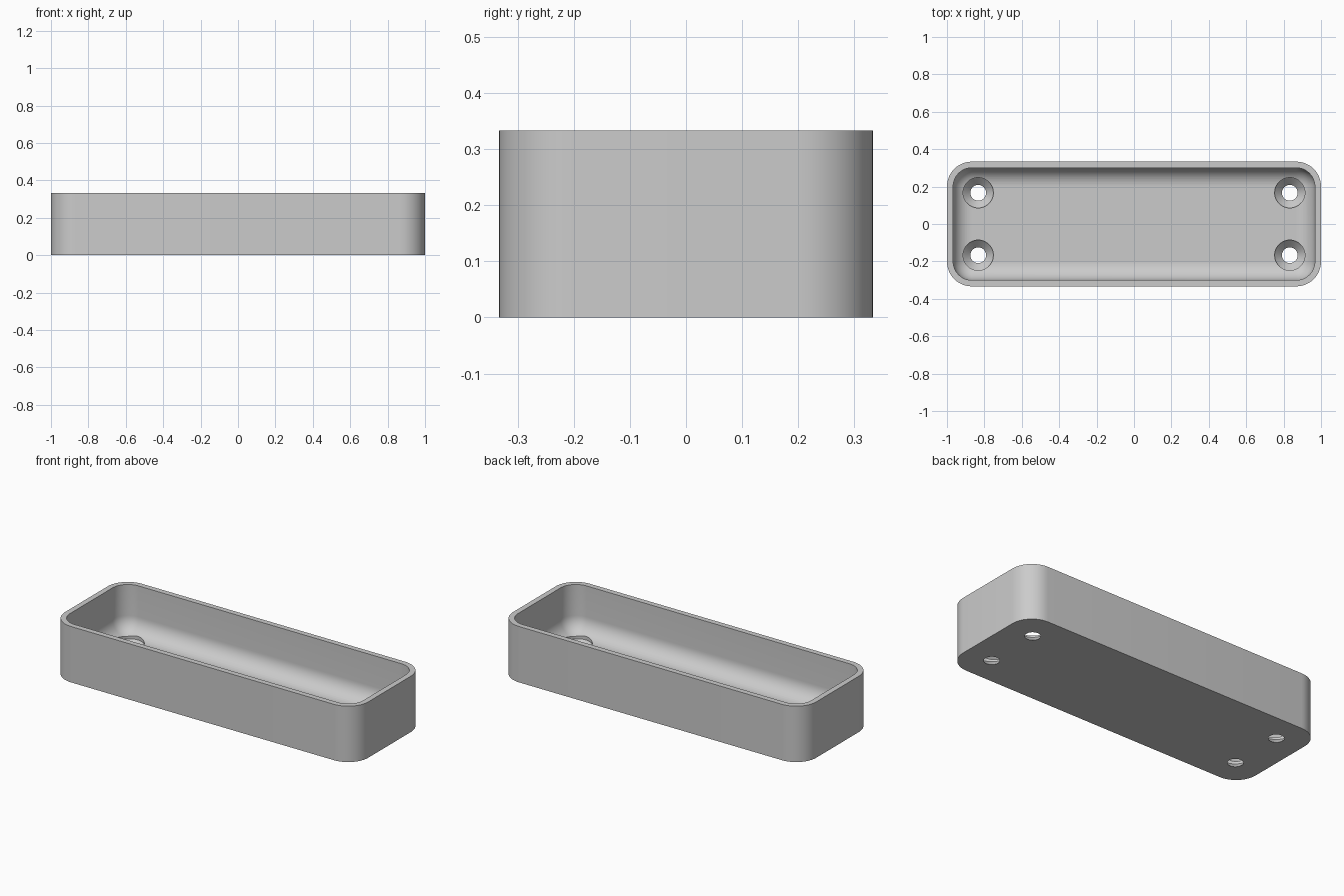
import bpy, bmesh, math

cube = bpy.data.objects.get("Cube")
if cube:
    bpy.data.objects.remove(cube, do_unlink=True)

LENGTH, WIDTH, HEIGHT = 2.0, 0.667, 0.333
WALL, FLOOR, CORNER = 0.033, 0.05, 0.133
FILLET = 0.098
HOLE_R, SINK_R, SINK_Z = 0.042, 0.081, 0.04
ARC_STEPS = 12

grey = bpy.data.materials.new("light grey")
grey.use_nodes = True
grey.diffuse_color = (0.6, 0.6, 0.6, 1)
grey.node_tree.nodes["Principled BSDF"].inputs["Base Color"].default_value = (0.6, 0.6, 0.6, 1)


def rounded_ring(bm, inset, z):
    """Rounded rectangle, offset inwards from the outer outline."""
    hx, hy, r = LENGTH / 2 - inset, WIDTH / 2 - inset, CORNER - inset
    ring = []
    for quarter, (sx, sy) in enumerate([(1, 1), (-1, 1), (-1, -1), (1, -1)]):
        for i in range(ARC_STEPS + 1):
            a = (quarter + i / ARC_STEPS) * math.pi / 2
            ring.append(bm.verts.new((sx * (hx - r) + r * math.cos(a),
                                      sy * (hy - r) + r * math.sin(a), z)))
    return ring


def loft(name, rings_of, profile):
    """Solid from a stack of rings, capped at both ends."""
    bm = bmesh.new()
    rings = [rings_of(bm, size, z) for size, z in profile]
    n = len(rings[0])
    for low, high in zip(rings, rings[1:]):
        for i in range(n):
            j = (i + 1) % n
            bm.faces.new((low[i], low[j], high[j], high[i]))
    bm.faces.new(rings[0][::-1])
    bm.faces.new(rings[-1])
    bmesh.ops.recalc_face_normals(bm, faces=bm.faces)
    mesh = bpy.data.meshes.new(name)
    bm.to_mesh(mesh)
    bm.free()
    mesh.materials.append(grey)
    obj = bpy.data.objects.new(name, mesh)
    bpy.context.collection.objects.link(obj)
    return obj


def circle_ring(bm, radius, z):
    return [bm.verts.new((radius * math.cos(a), radius * math.sin(a), z))
            for a in (math.tau * i / 48 for i in range(48))]


# Tray: outer wall, rim, inner wall, then a rounded sweep into the floor
profile = [(0, 0), (0, HEIGHT), (WALL, HEIGHT)]
for i in range(ARC_STEPS + 1):
    a = i / ARC_STEPS * math.pi / 2
    profile.append((WALL + FILLET * (1 - math.cos(a)),
                    FLOOR + FILLET * (1 - math.sin(a))))
tray = loft("tray", rounded_ring, profile)

# Countersunk screw holes near the four corners
sink_profile = [(HOLE_R, -0.1), (HOLE_R, 0), (SINK_R, SINK_Z), (SINK_R, 0.2)]
bpy.context.view_layer.objects.active = tray
for sx in (-1, 1):
    for sy in (-1, 1):
        cutter = loft("screw_hole_cutter", circle_ring, sink_profile)
        cutter.location = (sx * 0.833, sy * 0.167, 0)
        cutter.hide_render = True
        cut = tray.modifiers.new("screw_hole", 'BOOLEAN')
        cut.operation, cut.solver, cut.object = 'DIFFERENCE', 'EXACT', cutter
        bpy.ops.object.modifier_apply(modifier=cut.name)
        bpy.data.objects.remove(cutter, do_unlink=True)

# Soft shading on the curves, crisp rims
tray.select_set(True)
bpy.ops.object.shade_smooth_by_angle(angle=math.radians(30))
